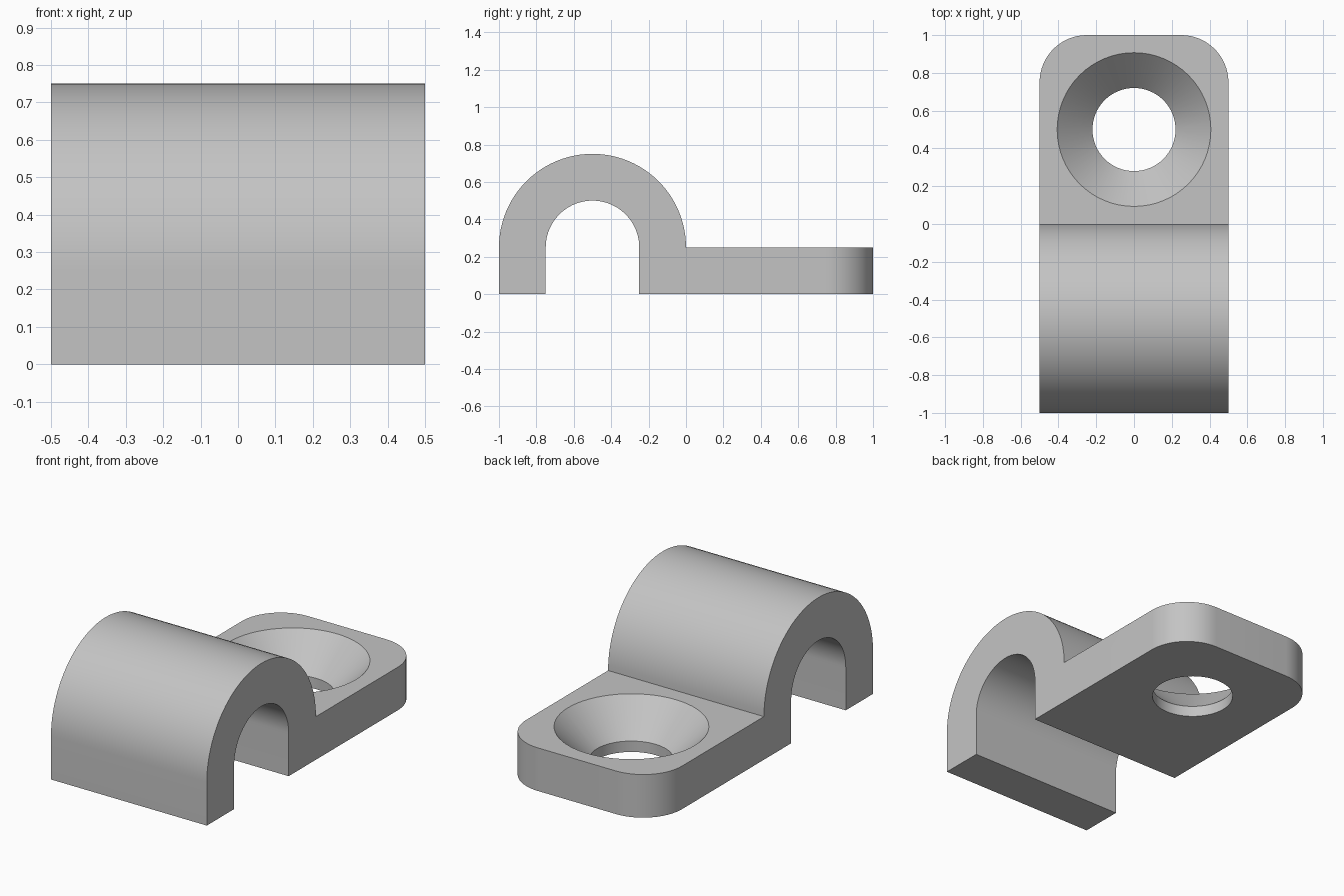
import bpy, bmesh, math

if "Cube" in bpy.data.objects:
    bpy.data.objects.remove(bpy.data.objects["Cube"])

grey = bpy.data.materials.new("plain grey")
grey.diffuse_color = (0.55, 0.55, 0.55, 1)
grey.use_nodes = True
grey.node_tree.nodes["Principled BSDF"].inputs["Base Color"].default_value = grey.diffuse_color


def make_object(name, bm):
    bmesh.ops.recalc_face_normals(bm, faces=bm.faces)
    mesh = bpy.data.meshes.new(name)
    bm.to_mesh(mesh)
    bm.free()
    mesh.materials.append(grey)
    ob = bpy.data.objects.new(name, mesh)
    bpy.context.collection.objects.link(ob)
    return ob


def arc(cy, cz, r, a0, a1, n):
    return [(cy + r * math.cos(math.radians(a0 + (a1 - a0) * i / n)),
             cz + r * math.sin(math.radians(a0 + (a1 - a0) * i / n)))
            for i in range(n + 1)]


# Clip body: side profile (y, z) of the arch and flat tab, extruded across x
profile = ([(-1, 0)] + arc(-0.5, 0.25, 0.5, 180, 0, 48)
           + [(1, 0.25), (1, 0), (-0.25, 0)]
           + arc(-0.5, 0.25, 0.25, 0, 180, 48) + [(-0.75, 0)])
bm = bmesh.new()
side = bm.faces.new([bm.verts.new((-0.5, y, z)) for y, z in profile])
ext = bmesh.ops.extrude_face_region(bm, geom=[side])
bmesh.ops.translate(bm, vec=(1, 0, 0),
                    verts=[v for v in ext["geom"] if isinstance(v, bmesh.types.BMVert)])

# Rounded corners at the end of the tab
corners = [e for e in bm.edges
           if all(v.co.y > 0.99 for v in e.verts)
           and abs(e.verts[0].co.z - e.verts[1].co.z) > 0.1]
bmesh.ops.bevel(bm, geom=corners, offset=0.25, segments=16,
                profile=0.5, affect='EDGES')
clip = make_object("cable_clip", bm)

# Countersunk screw hole cutter: (radius, z) rings, flaring at 45 degrees
N = 64
bm = bmesh.new()
rings = []
for r, z in [(0.22, -0.1), (0.22, 0.063), (0.407, 0.25), (0.407, 0.35)]:
    rings.append([bm.verts.new((r * math.cos(2 * math.pi * i / N),
                                0.5 + r * math.sin(2 * math.pi * i / N), z))
                  for i in range(N)])
for lo, hi in zip(rings, rings[1:]):
    for i in range(N):
        j = (i + 1) % N
        bm.faces.new((lo[i], lo[j], hi[j], hi[i]))
bm.faces.new(rings[0])
bm.faces.new(rings[-1])
cutter = make_object("screw_hole_cutter", bm)
cutter.hide_render = True

# Cut the hole, then smooth the curved walls
bpy.context.view_layer.objects.active = clip
clip.select_set(True)
cutter.select_set(False)
cut = clip.modifiers.new("screw_hole", 'BOOLEAN')
cut.operation = 'DIFFERENCE'
cut.solver = 'EXACT'
cut.object = cutter
bpy.ops.object.modifier_apply(modifier=cut.name)
bpy.data.objects.remove(cutter)
bpy.ops.object.shade_smooth_by_angle(angle=math.radians(30))
